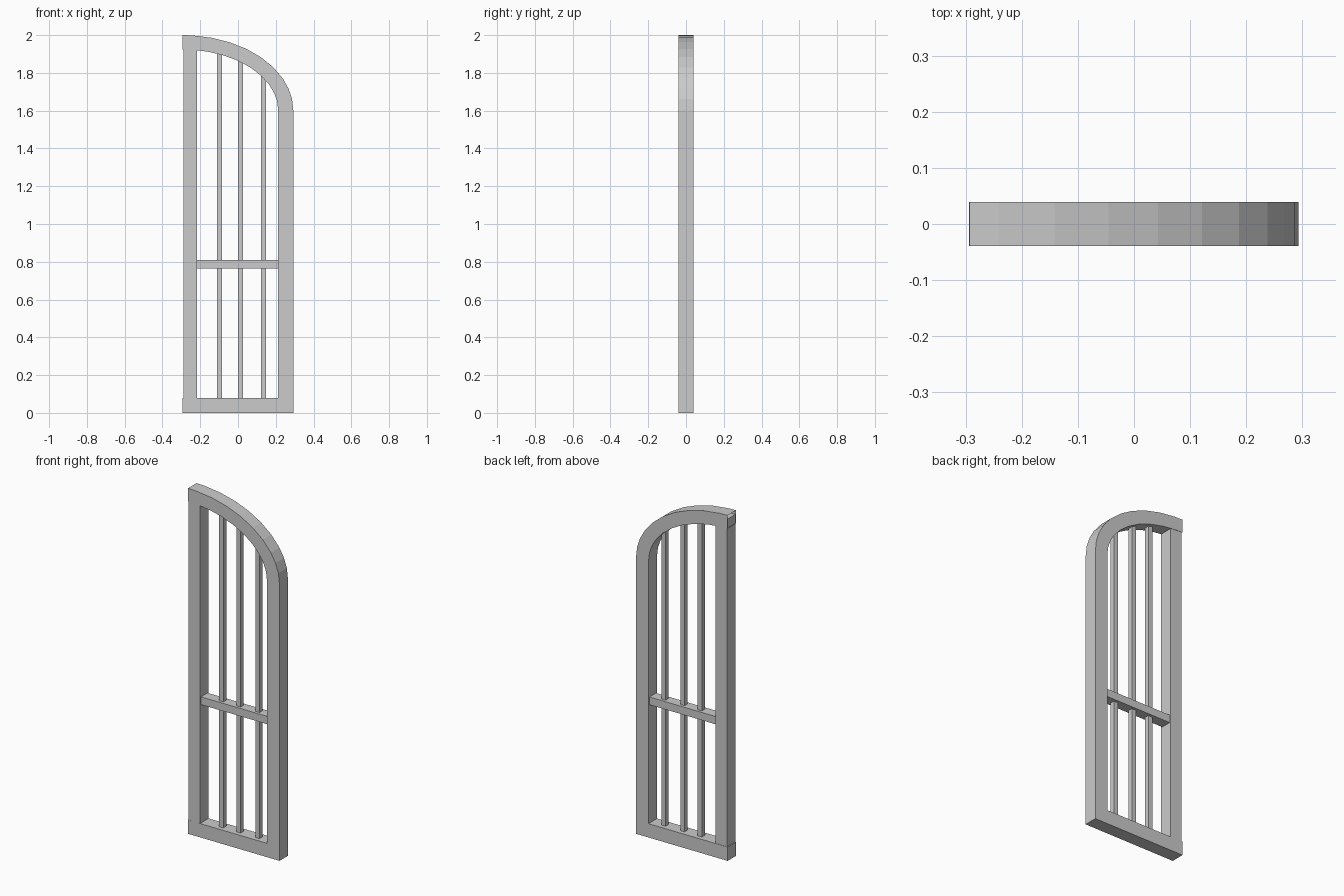
import bpy, bmesh, math

if "Cube" in bpy.data.objects:
    bpy.data.objects.remove(bpy.data.objects["Cube"])

grey = bpy.data.materials.new("light grey")
grey.diffuse_color = (0.6, 0.6, 0.6, 1)
grey.use_nodes = True
grey.node_tree.nodes["Principled BSDF"].inputs["Base Color"].default_value = grey.diffuse_color


def finish(name, bm):
    bmesh.ops.recalc_face_normals(bm, faces=bm.faces)
    me = bpy.data.meshes.new(name)
    bm.to_mesh(me)
    bm.free()
    me.materials.append(grey)
    ob = bpy.data.objects.new(name, me)
    bpy.context.collection.objects.link(ob)
    return ob


def box(name, x0, x1, y0, y1, z0, z1):
    bm = bmesh.new()
    bmesh.ops.create_cube(bm, size=1)
    for v in bm.verts:
        v.co = (x1 if v.co.x > 0 else x0,
                y1 if v.co.y > 0 else y0,
                z1 if v.co.z > 0 else z0)
    return finish(name, bm)


HALF_X, HALF_Y = 0.293, 0.039
SPRING, RAIL = 1.6, 0.08          # arch spring height, bottom rail height
OUT, INN = (0.586, 0.40), (0.506, 0.324)   # ellipse radii


def arc(r, deg):
    t = math.radians(deg)
    return -HALF_X + r[0] * math.sin(t), SPRING + r[1] * math.cos(t)


# Quarter arch running down into the right stile, left end open
angles = [0, 5, 15, 25, 35, 45, 55, 65, 73, 81, 90]
pairs = [(arc(OUT, a), arc(INN, a)) for a in angles]
pairs.append(((pairs[-1][0][0], RAIL), (pairs[-1][1][0], RAIL)))
bm = bmesh.new()
rings = []
for (ox, oz), (ix, iz) in pairs:
    rings.append([bm.verts.new(c) for c in (
        (ox, -HALF_Y, oz), (ox, HALF_Y, oz), (ix, HALF_Y, iz), (ix, -HALF_Y, iz))])
for a, b in zip(rings, rings[1:]):
    for i in range(4):
        j = (i + 1) % 4
        bm.faces.new((a[i], a[j], b[j], b[i]))
finish("arch_and_right_stile", bm)

# Left stile, slightly inset, and bottom rail
box("left_stile", -0.289, -0.216, -0.0385, 0.037, RAIL, 1.975)
box("bottom_rail", -0.294, HALF_X, -HALF_Y, HALF_Y, 0, RAIL)

# Crossbar
box("crossbar", -0.218, 0.214, -0.03, 0.03, 0.765, 0.81)

# Vertical glazing bars, tops buried in the arch
for i, x in enumerate((-0.098, 0.013, 0.134)):
    top = SPRING + INN[1] * math.sqrt(1 - ((x + HALF_X) / INN[0]) ** 2) + 0.03
    box(f"glazing_bar_{i + 1}", x - 0.0135, x + 0.0135, -0.014, 0.014, RAIL - 0.01, top)
